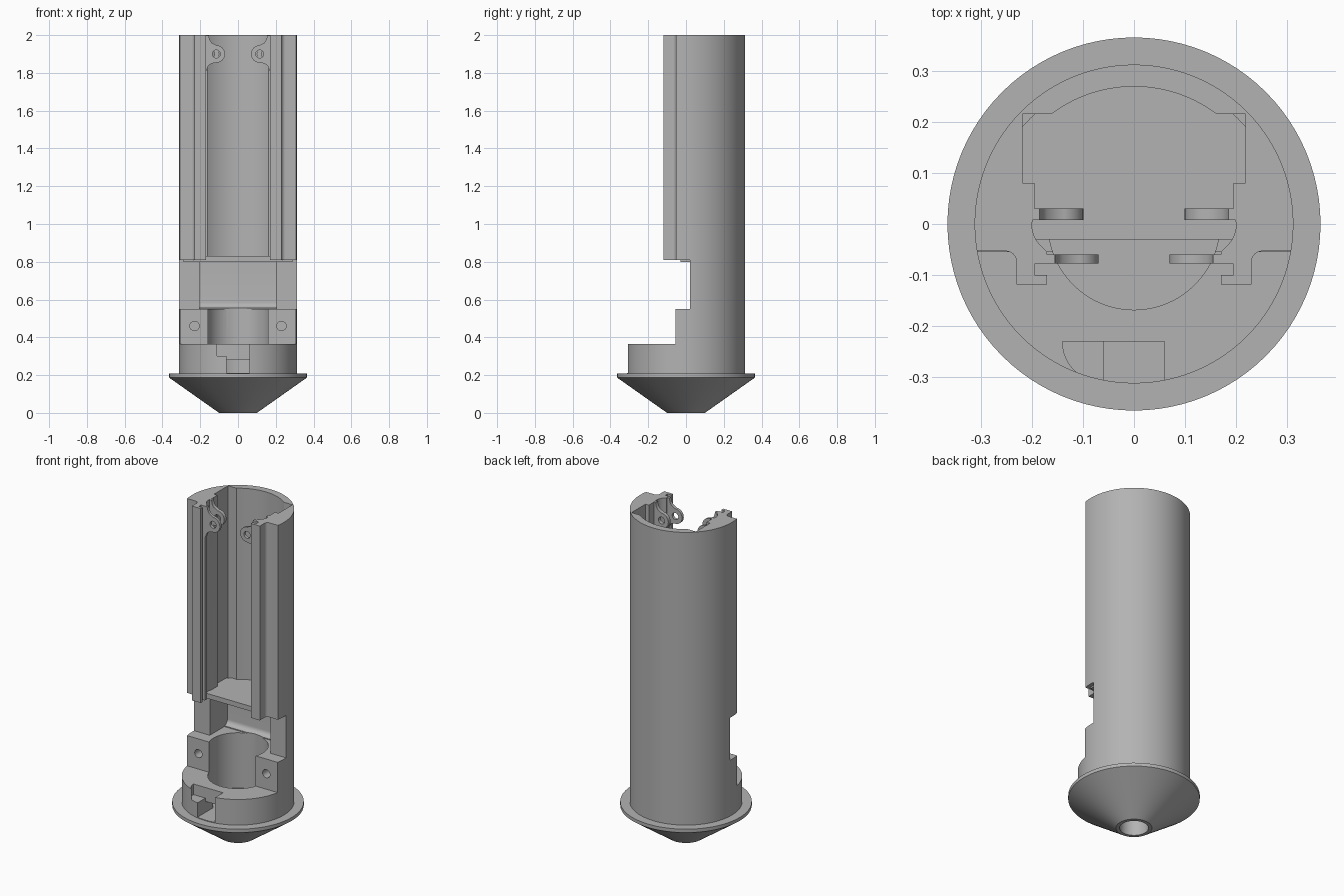
import bpy, bmesh
from math import sin, cos, radians, pi
from mathutils import Vector

cube = bpy.data.objects.get("Cube")
if cube:
    bpy.data.objects.remove(cube, do_unlink=True)

grey = bpy.data.materials.new("light_grey")
grey.use_nodes = True
color = (0.45, 0.45, 0.45, 1)
grey.diffuse_color = color
grey.node_tree.nodes["Principled BSDF"].inputs["Base Color"].default_value = color


def arc(cx, cy, r, a0, a1, n):
    """Points along an arc, angles in degrees."""
    steps = [radians(a0 + (a1 - a0) * i / n) for i in range(n + 1)]
    return [(cx + r * cos(a), cy + r * sin(a)) for a in steps]


def circle(cx, cy, r, n):
    return arc(cx, cy, r, 0, 360, n)[:-1]


def prism(name, pts, lo, hi, axis="z"):
    """Extrude a flat outline along one axis."""
    place = {"z": lambda a, b, d: (a, b, d),
             "y": lambda a, b, d: (a, d, b),
             "x": lambda a, b, d: (d, a, b)}[axis]
    bm = bmesh.new()
    face = bm.faces.new([bm.verts.new(place(a, b, lo)) for a, b in pts])
    top = bmesh.ops.extrude_face_region(bm, geom=[face])["geom"]
    shift = Vector(place(0, 0, hi - lo))
    bmesh.ops.translate(bm, vec=shift,
                        verts=[v for v in top if isinstance(v, bmesh.types.BMVert)])
    bmesh.ops.recalc_face_normals(bm, faces=bm.faces)
    mesh = bpy.data.meshes.new(name)
    bm.to_mesh(mesh)
    bm.free()
    obj = bpy.data.objects.new(name, mesh)
    bpy.context.collection.objects.link(obj)
    return obj


def rect(x0, x1, y0, y1):
    return [(x0, y0), (x1, y0), (x1, y1), (x0, y1)]


def combine(target, tool, operation):
    """Apply a boolean and discard its tool."""
    mod = target.modifiers.new("shape", "BOOLEAN")
    mod.operation, mod.solver, mod.object = operation, "EXACT", tool
    bpy.context.view_layer.objects.active = target
    bpy.ops.object.modifier_apply(modifier=mod.name)
    bpy.data.objects.remove(tool, do_unlink=True)


def finish(obj):
    obj.data.materials.clear()
    obj.data.materials.append(grey)
    bpy.ops.object.select_all(action="DESELECT")
    obj.select_set(True)
    bpy.context.view_layer.objects.active = obj
    bpy.ops.object.shade_smooth_by_angle(angle=radians(30))


# Tubular housing
R = 0.312
body = prism("housing", circle(0, 0, R, 96), 0.2, 2.0)


def cut(*args):
    combine(body, prism("cutter", *args), "DIFFERENCE")


def add(*args):
    combine(body, prism("addition", *args), "UNION")


# Stepped front, motor bore and middle chamber
cut(rect(-0.5, 0.5, -0.5, -0.055), 0.365, 0.7)
cut(rect(-0.5, 0.5, -0.5, 0.02), 0.55, 0.81)
chamber = [(-0.4, 0.81), (-0.4, 0.55), (0.16, 0.55)]
chamber += arc(0.16, 0.585, 0.03, -90, 0, 6) + [(0.19, 0.81)]
cut(chamber, -0.205, 0.205, "x")
cut(circle(0, 0, 0.168, 64), 0.212, 0.7)

# Long upper channel with slotted rails, mirrored about the centre
half = [(0.4, -0.4), (0.4, -0.053)]
half += arc(0.251, -0.074, 0.021, 90, 180, 6)
half += [(0.23, -0.118), (0.17, -0.118), (0.17, -0.1), (0.195, -0.1),
         (0.195, -0.078), (0.17, -0.078), (0.17, -0.055)]
half += arc(0.14, 0.0, 0.06, -50, 0, 6)
half += [(0.195, 0.02), (0.195, 0.08), (0.218, 0.08), (0.218, 0.215)]
half += arc(0, 0, 0.269, 53, 90, 10)
half += [(-x, y) for x, y in reversed(half[:-1])]
cut(half, 0.8, 2.1)

# Floor between the channel and the chamber
add(arc(0, 0, 0.29, -6, 186, 48), 0.8, 0.83)

# Screw tabs at the top: a front pair and a back pair
for side in (1, -1):
    for shift, y0, y1 in ((0, -0.077, -0.06), (0.03, 0.008, 0.03)):
        tab = [(0.185, 1.999), (0.155, 1.999), (0.15, 1.975), (0.14, 1.96)]
        tab += arc(0.115, 1.9, 0.046, 90, 270, 16)
        tab += [(0.14, 1.85), (0.157, 1.838), (0.168, 1.81), (0.185, 1.8)]
        tab = [(side * (x + shift), z) for x, z in tab]
        add(tab, y0, y1, "y")
        cut(circle(side * (0.115 + shift), 1.9, 0.021, 20),
            y0 - 0.01, y1 + 0.01, "y")
    # Screw hole beside the motor bore
    cut(circle(side * 0.23, 0.46, 0.025, 24), -0.1, 0.06, "y")

# Front cable slot, its side pocket and the passage into the bore
cut(rect(-0.06, 0.06, -0.4, -0.23), 0.212, 0.4)
cut([(-0.05, -0.23)] + arc(-0.06, -0.23, 0.08, 180, 270, 10)
    + [(-0.05, -0.31)], 0.3, 0.4)
cut(rect(-0.06, 0.06, 0.212, 0.28), -0.25, -0.1, "y")
finish(body)

# Conical nose with a flange and a blind socket
outline = [(0, 0.12), (0.08, 0.12), (0.08, 0), (0.1, 0),
           (0.365, 0.187), (0.365, 0.208), (0, 0.208)]
bm = bmesh.new()
verts = [bm.verts.new((r, 0, z)) for r, z in outline]
edges = [bm.edges.new(pair) for pair in zip(verts, verts[1:])]
bmesh.ops.spin(bm, geom=verts + edges, cent=(0, 0, 0), axis=(0, 0, 1),
               angle=2 * pi, steps=96)
bmesh.ops.remove_doubles(bm, verts=bm.verts, dist=0.0001)
bmesh.ops.recalc_face_normals(bm, faces=bm.faces)
mesh = bpy.data.meshes.new("nose_cone")
bm.to_mesh(mesh)
bm.free()
nose = bpy.data.objects.new("nose_cone", mesh)
bpy.context.collection.objects.link(nose)
finish(nose)
